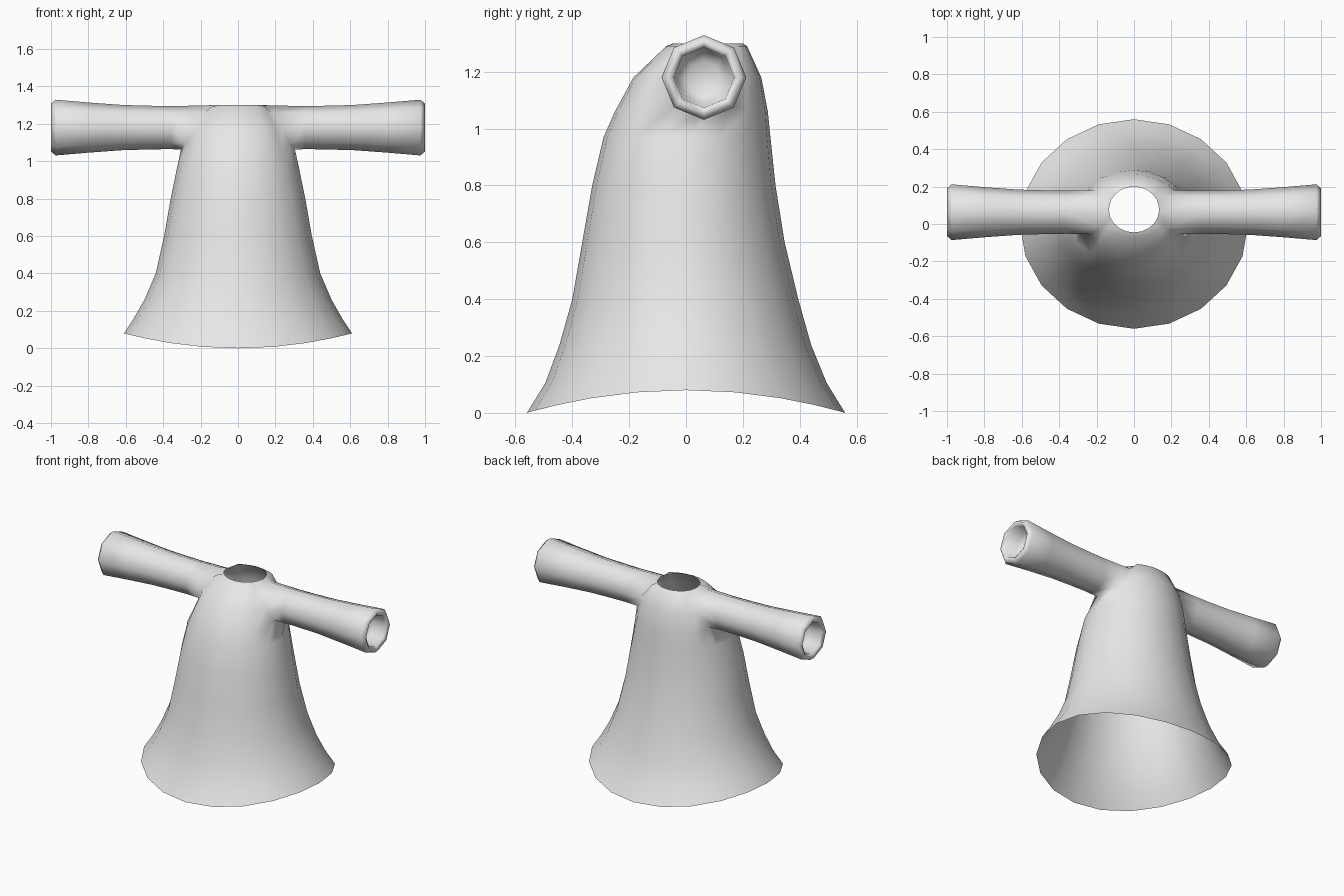
import bpy, bmesh, math

if "Cube" in bpy.data.objects:
    bpy.data.objects.remove(bpy.data.objects["Cube"])

mat = bpy.data.materials.new("light grey")
mat.diffuse_color = (0.8, 0.8, 0.8, 1)
mat.use_nodes = True
mat.node_tree.nodes["Principled BSDF"].inputs["Base Color"].default_value = mat.diffuse_color

N = 20
# body rings: z, half width, front y, back y, hem wave, column spread near the sleeves
ROWS = [
    (0.04, 0.61, -0.56, 0.56, 0.04, 0),
    (0.13, 0.56, -0.495, 0.495, 0.025, 0),
    (0.25, 0.50, -0.445, 0.44, 0.01, 0),
    (0.40, 0.44, -0.40, 0.395, 0, 0),
    (0.60, 0.395, -0.365, 0.347, 0, 0),
    (0.80, 0.36, -0.33, 0.315, 0, 0.1),
    (0.97, 0.325, -0.29, 0.297, 0, 0.3),
    (1.06, 0.305, -0.25, 0.288, 0, 0.6),
    (1.18, 0.27, -0.185, 0.265, 0, 1),
    (1.29, 0.20, -0.07, 0.215, 0, 1),
    (1.30, 0.135, -0.045, 0.20, 0, 0.3),
]
LOW, MID, TOP = 7, 8, 9          # rows around each armhole
SY, SZ, SR = 0.063, 1.18, 0.118  # sleeve axis and radius at the shoulder

# sleeve rings: x, radius (outside, rim, then the recessed cuff)
SLEEVE = [(0.36, 0.115), (0.48, 0.117), (0.62, 0.121), (0.80, 0.134), (0.975, 0.149),
          (1.0, 0.128), (0.985, 0.106), (0.90, 0.098), (0.87, 0.06)]

bm = bmesh.new()


def octagon(j, r):
    a = j * math.pi / 4
    return SY + r * math.sin(a), SZ + r * math.cos(a)


# body rings
rings = []
for z, hx, yf, yb, wave, spread in ROWS:
    cy, hy = (yf + yb) / 2, (yb - yf) / 2
    ring = []
    for i in range(N):
        k = min(i % 10, 10 - i % 10)
        sx = 1 if i <= 5 or i >= 15 else -1
        sy = 1 if i <= 10 else -1
        first = 18 + spread * (20 if sy > 0 else 10)
        a = math.radians(0 if k == 0 else first + (90 - first) * (k - 1) / 4)
        ring.append(bm.verts.new((sx * hx * math.cos(a), cy + sy * hy * math.sin(a),
                                  z + wave * math.cos(2 * a))))
    rings.append(ring)

# body faces, leaving an armhole on each side
for r in range(len(ROWS) - 1):
    for i in range(N):
        if r in (LOW, MID) and i in (19, 0, 9, 10):
            continue
        n = (i + 1) % N
        bm.faces.new((rings[r][i], rings[r][n], rings[r + 1][n], rings[r + 1][i]))

# sleeves grown from the armholes
for side in (1, -1):
    c = 0 if side > 0 else 10
    back, front = (c + side) % N, (c - side) % N
    prev = [rings[TOP][c], rings[TOP][back], rings[MID][back], rings[LOW][back],
            rings[LOW][c], rings[LOW][front], rings[MID][front], rings[TOP][front]]
    for j, v in enumerate(prev):
        v.co.y, v.co.z = octagon(j, SR)
    for x, radius in SLEEVE:
        cur = [bm.verts.new((side * x, *octagon(j, radius))) for j in range(8)]
        for j in range(8):
            n = (j + 1) % 8
            bm.faces.new((prev[j], prev[n], cur[n], cur[j]))
        prev = cur
    bm.faces.new(prev)

bmesh.ops.recalc_face_normals(bm, faces=bm.faces)
# make sure the hem faces point outward
bm.faces.ensure_lookup_table()
f = bm.faces[0]
if f.normal.dot(f.calc_center_median()) < 0:
    bmesh.ops.reverse_faces(bm, faces=bm.faces)
for f in bm.faces:
    f.smooth = True

mesh = bpy.data.meshes.new("gown")
bm.to_mesh(mesh)
bm.free()
mesh.materials.append(mat)
gown = bpy.data.objects.new("gown", mesh)
bpy.context.collection.objects.link(gown)
